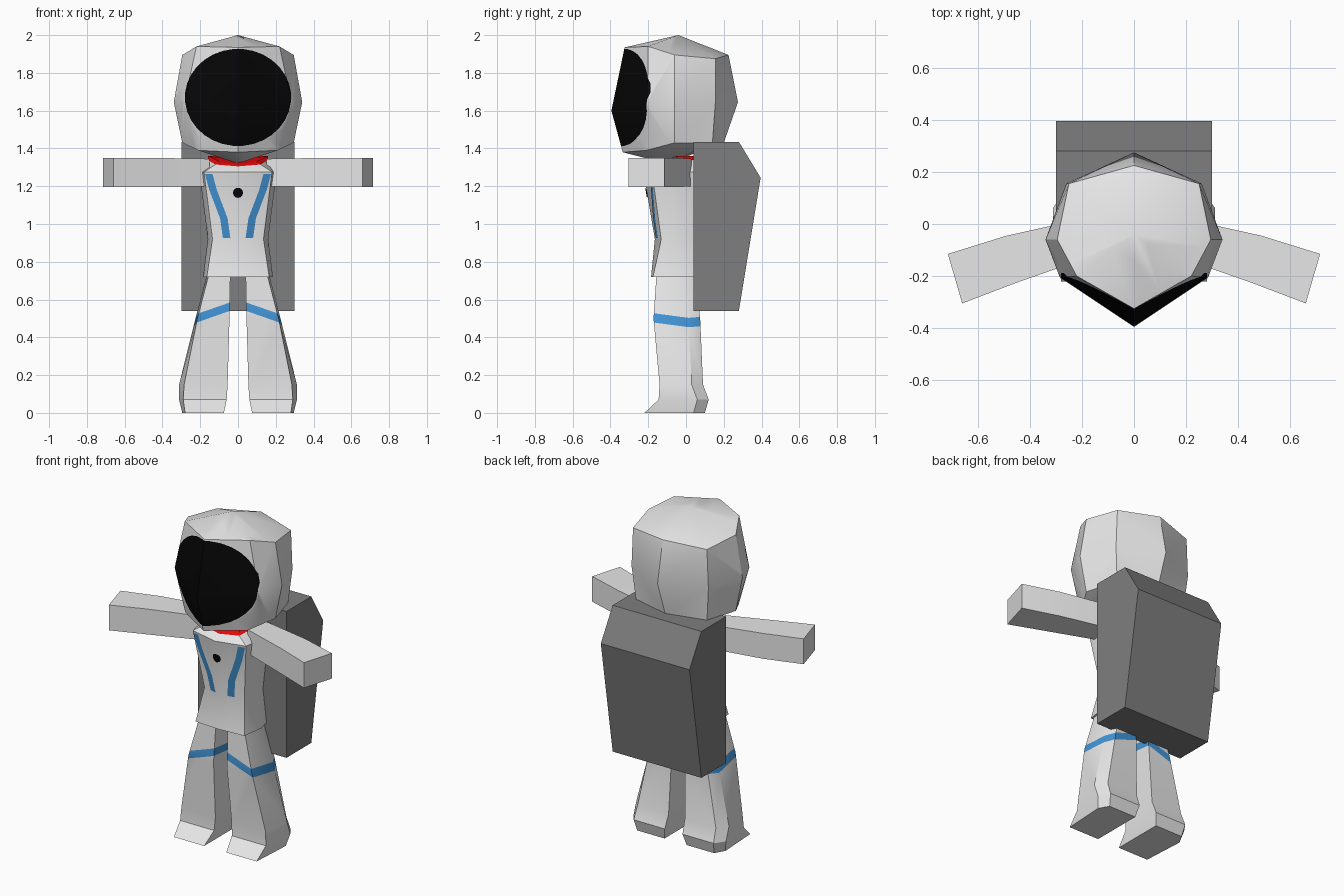
import bpy, bmesh, math
from mathutils import Vector

cube = bpy.data.objects.get("Cube")
if cube:
    bpy.data.objects.remove(cube, do_unlink=True)


def material(name, r, g, b):
    m = bpy.data.materials.new(name)
    m.use_nodes = True
    m.diffuse_color = (r, g, b, 1)
    m.node_tree.nodes["Principled BSDF"].inputs["Base Color"].default_value = (r, g, b, 1)
    return m


WHITE = material("suit_white", 0.8, 0.8, 0.8)
GREY = material("pack_grey", 0.21, 0.21, 0.21)
BLUE = material("stripe_blue", 0.055, 0.3, 0.68)
RED = material("collar_red", 0.9, 0.003, 0.003)
BLACK = material("visor_black", 0.002, 0.002, 0.002)


def finish(name, bm, mats, smooth=True):
    mesh = bpy.data.meshes.new(name)
    bm.to_mesh(mesh)
    bm.free()
    for m in mats:
        mesh.materials.append(m)
    ob = bpy.data.objects.new(name, mesh)
    bpy.context.collection.objects.link(ob)
    if smooth:
        bpy.ops.object.select_all(action='DESELECT')
        ob.select_set(True)
        bpy.context.view_layer.objects.active = ob
        bpy.ops.object.shade_smooth_by_angle(angle=math.radians(30))
    return ob


def loft(rings, bottom=None, top=None):
    """Skin equal rings; close each end with a fan to a point or a flat cap."""
    bm = bmesh.new()
    vs = [[bm.verts.new(p) for p in ring] for ring in rings]
    n = len(vs[0])
    for a, b in zip(vs, vs[1:]):
        for i in range(n):
            j = (i + 1) % n
            bm.faces.new((a[i], a[j], b[j], b[i]))
    for ring, tip in ((vs[0], bottom), (vs[-1], top)):
        if tip:
            t = bm.verts.new(tip)
            for i in range(n):
                bm.faces.new((ring[i], ring[(i + 1) % n], t))
        else:
            bm.faces.new(ring)
    bmesh.ops.recalc_face_normals(bm, faces=bm.faces)
    return bm


def mirrored(half):
    """Full ring from points running front centre to back centre."""
    return half + [(-x, y, z) for x, y, z in half[-2:0:-1]]


# Helmet
low = [(0, -.335, 1.38), (.21, -.21, 1.39), (.295, -.06, 1.43), (.24, .14, 1.43), (0, .2, 1.43)]
mid = [(0, -.395, 1.6), (.285, -.205, 1.64), (.34, -.06, 1.645), (.26, .155, 1.64), (0, .275, 1.645)]
high = [(0, -.325, 1.935), (.22, -.2, 1.94), (.295, -.06, 1.895), (.25, .155, 1.875), (0, .225, 1.895)]
bm = loft([mirrored(r) for r in (low, mid, high)], (0, -.1, 1.32), (0, -.04, 2))
bmesh.ops.triangulate(bm, faces=bm.faces)

# Visor: elliptical outline cut into the helmet front
rx, rz, cz, steps = .28, .256, 1.67, 32
planes = []


def in_visor(f):
    c = f.calc_center_median()
    return f.normal.y < -.1 and c.y < 0 and all((c - p).dot(n) < 0 for p, n in planes)


for i in range(steps):
    t = math.tau * i / steps
    p = Vector((rx * math.cos(t), 0, cz + rz * math.sin(t)))
    n = Vector((math.cos(t) / rx, 0, math.sin(t) / rz)).normalized()
    faces = [f for f in bm.faces if in_visor(f)]
    geom = set(faces)
    for f in faces:
        geom.update(f.edges, f.verts)
    bmesh.ops.bisect_plane(bm, geom=list(geom), dist=1e-5, plane_co=p, plane_no=n)
    planes.append((p, n))
bm.normal_update()
for f in bm.faces:
    f.material_index = int(in_visor(f))
finish("helmet", bm, [WHITE, BLACK])


# Torso with a shallow keel down the chest
def chest_y(x, z):
    return -.165 - .06 * (z - .92) / .355 + .25 * abs(x)


def torso_ring(z, xf, xs, yc, yf, yb):
    return mirrored([(0, yc, z), (xf, yf, z), (xs, -.04, z), (xs * .85, yb, z), (0, yb, z)])


collar = mirrored([(0, -.185, 1.305), (.12, -.16, 1.315), (.16, -.05, 1.34), (.12, .05, 1.34), (0, .06, 1.34)])
rim = mirrored([(0, -.15, 1.32), (.1, -.13, 1.33), (.16, -.05, 1.36), (.12, .04, 1.36), (0, .04, 1.36)])
bm = loft([
    torso_ring(.72, .165, .185, -.185, -.175, .07),
    torso_ring(.92, .135, .16, chest_y(0, .92), chest_y(.135, .92), .06),
    torso_ring(1.275, .18, .205, chest_y(0, 1.275), chest_y(.18, 1.275), .07),
    collar, rim], None, (0, -.05, 1.34))
for f in bm.faces:
    f.material_index = int(min(v.co.z for v in f.verts) > 1.3)
finish("torso", bm, [WHITE, RED])

# Chest stripes and button: thin plates following the chest
path = [(.155, 1.265), (.132, 1.18), (.075, 1.03), (.06, .925)]
for side, s in (("left", 1), ("right", -1)):
    bm = bmesh.new()
    rows = [[bm.verts.new((s * (x + d), chest_y(x + d, z) - .004, z)) for d in (-.02, .02)]
            for x, z in path]
    for a, b in zip(rows, rows[1:]):
        f = bm.faces.new((a[0], a[1], b[1], b[0]))
        f.normal_update()
        if f.normal.y > 0:
            f.normal_flip()
    finish(side + "_chest_stripe", bm, [BLUE])

bm = bmesh.new()
hub = bm.verts.new((0, chest_y(0, 1.165) - .005, 1.165))
disc = []
for i in range(12):
    x, z = .027 * math.sin(math.tau * i / 12), 1.165 + .027 * math.cos(math.tau * i / 12)
    disc.append(bm.verts.new((x, chest_y(x, z) - .005, z)))
for i in range(12):
    bm.faces.new((hub, disc[i - 1], disc[i]))
finish("chest_button", bm, [BLACK], False)


# Arms: front and back edges in plan, with lower and upper heights
arm = [(.15, -.12, .15, .03, 1.2, 1.345), (.45, -.225, .49, -.045, 1.195, 1.35),
       (.66, -.305, .715, -.115, 1.195, 1.35)]
# Legs: height, inner x, front corner x, outer x, front y, back y
leg = [(.75, .04, .15, .16, -.155, .05), (.5, .045, .215, .225, -.172, .075),
       (.15, .055, .285, .312, -.14, .09), (.07, .06, .29, .312, -.145, .12),
       (0, .075, .28, .295, -.22, .1)]
for side, s in (("left", 1), ("right", -1)):
    bm = loft([[(s * xf, yf, lo), (s * xb, yb, lo), (s * xb, yb, hi), (s * xf, yf, hi)]
               for xf, yf, xb, yb, lo, hi in arm])
    finish(side + "_arm", bm, [WHITE])

    bm = loft([[(s * xi, yf, z), (s * xf, yf, z), (s * xo, yb - .06, z),
                (s * (xf - .02), yb, z), (s * xi, yb, z)] for z, xi, xf, xo, yf, yb in leg])
    # Slanted band around the thigh
    tilt = Vector((s * .35, .1, 1))
    for level in (.555, .6):
        bmesh.ops.bisect_plane(bm, geom=bm.verts[:] + bm.edges[:] + bm.faces[:], dist=1e-5,
                               plane_co=(0, -.17, level), plane_no=tilt)
    for f in bm.faces:
        h = (f.calc_center_median() - Vector((0, -.17, 0))).dot(tilt)
        f.material_index = int(.555 < h < .6)
    finish(side + "_leg", bm, [WHITE, BLUE])

# Backpack: side profile extruded across
profile = [(.04, .54), (.28, .54), (.395, 1.245), (.28, 1.435), (.04, 1.435)]
finish("backpack", loft([[(x, y, z) for y, z in profile] for x in (-.3, .3)]), [GREY], False)
